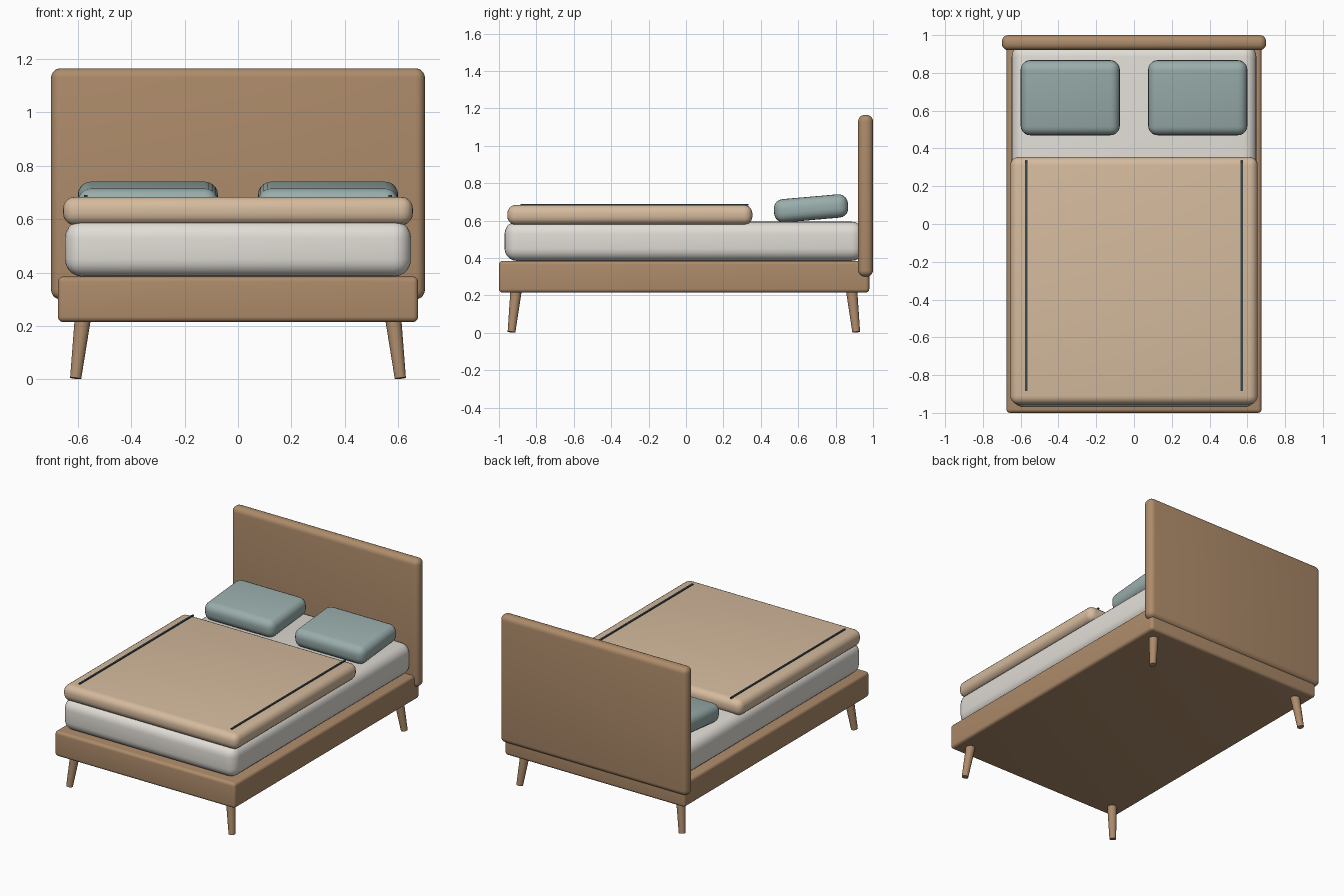
import bpy
import math
from mathutils import Vector

default = bpy.data.objects.get("Cube")
if default:
    bpy.data.objects.remove(default, do_unlink=True)


def make_material(name, srgb):
    colour = [(c / 255) ** 2.2 for c in srgb] + [1]
    mat = bpy.data.materials.new(name)
    mat.use_nodes = True
    mat.diffuse_color = colour
    mat.node_tree.nodes["Principled BSDF"].inputs["Base Color"].default_value = colour
    return mat


wood = make_material("oak wood", (172, 138, 106))
linen = make_material("white linen", (224, 220, 213))
tan = make_material("tan blanket", (212, 185, 156))
teal = make_material("grey teal", (152, 172, 170))
dark = make_material("dark slate", (58, 74, 80))


def finish(obj, name, mat):
    obj.name = name
    obj.data.name = name
    obj.data.materials.append(mat)
    bpy.ops.object.shade_smooth_by_angle(angle=math.radians(35))
    return obj


def rounded_box(name, mat, low, high, radius=0.0, tilt=0.0):
    """Box between two corners with rounded edges, tilted about x."""
    low, high = Vector(low), Vector(high)
    bpy.ops.mesh.primitive_cube_add(size=1, location=(low + high) / 2)
    obj = bpy.context.object
    obj.scale = high - low
    bpy.ops.object.transform_apply(location=False, rotation=False, scale=True)
    obj.rotation_euler.x = tilt
    if radius:
        mod = obj.modifiers.new("rounding", "BEVEL")
        mod.width = radius
        mod.segments = 5
        mod.limit_method = "ANGLE"
        bpy.ops.object.modifier_apply(modifier=mod.name)
    return finish(obj, name, mat)


def leg(name, foot, top, foot_radius, top_radius):
    """Tapered round leg from the floor to the frame."""
    foot, top = Vector(foot), Vector(top)
    axis = top - foot
    bpy.ops.mesh.primitive_cone_add(vertices=20, radius1=foot_radius, radius2=top_radius,
                                    depth=axis.length, location=(foot + top) / 2,
                                    rotation=axis.to_track_quat("Z", "Y").to_euler())
    return finish(bpy.context.object, name, wood)


# Wooden frame and headboard
rounded_box("bed_frame", wood, (-0.675, -1, 0.215), (0.675, 0.98, 0.385), 0.02)
rounded_box("headboard", wood, (-0.7, 0.92, 0.3), (0.7, 1, 1.165), 0.035)

# Mattress and blanket
rounded_box("mattress", linen, (-0.648, -0.97, 0.385), (0.648, 0.95, 0.595), 0.065)
rounded_box("blanket", tan, (-0.655, -0.955, 0.577), (0.655, 0.355, 0.684), 0.045)

# Mirrored parts: blanket stripes, pillows and splayed legs
for side, s in (("left", 1), ("right", -1)):
    x = 0.57 * s
    rounded_box(f"blanket_stripe_{side}", dark,
                (x - 0.006, -0.885, 0.681), (x + 0.006, 0.335, 0.69))
    x = 0.3375 * s
    rounded_box(f"pillow_{side}", teal, (x - 0.2625, 0.47, 0.603), (x + 0.2625, 0.867, 0.728),
                0.05, math.radians(5))
    for end, foot_y, top_y in (("front", -0.933, -0.907), ("back", 0.91, 0.884)):
        leg(f"leg_{end}_{side}", (0.608 * s, foot_y, 0.004), (0.58 * s, top_y, 0.24), 0.021, 0.031)
